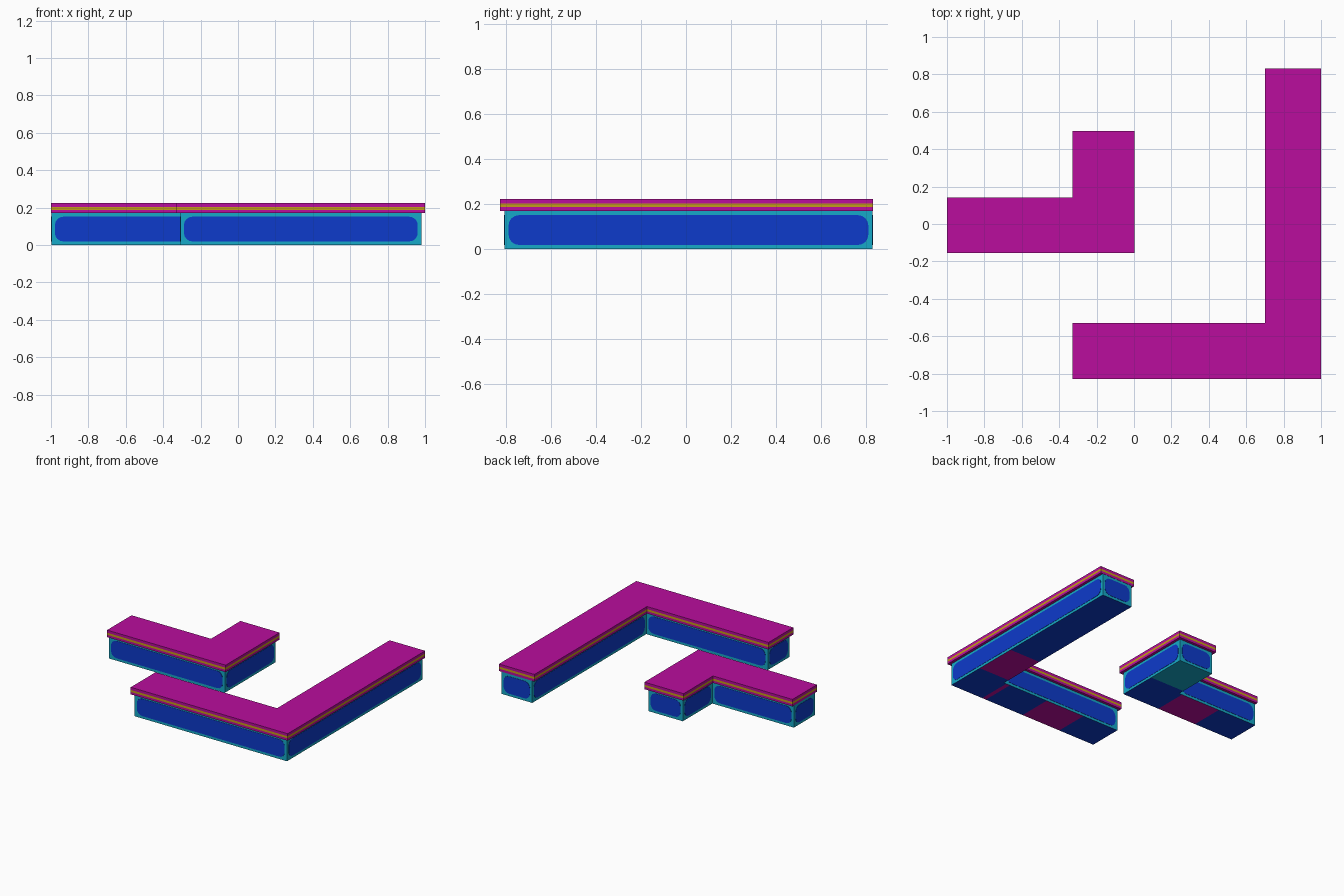
import bpy, bmesh, math
from mathutils import Vector

if "Cube" in bpy.data.objects:
    bpy.data.objects.remove(bpy.data.objects["Cube"])

def mat(name, rgb):
    m = bpy.data.materials.new(name)
    m.diffuse_color = (*rgb, 1)
    m.use_nodes = True
    m.node_tree.nodes["Principled BSDF"].inputs["Base Color"].default_value = m.diffuse_color
    return m

MAGENTA = mat("magenta", (0.49, 0.004, 0.34))
GOLD = mat("gold", (0.56, 0.33, 0.01))
BLUE = mat("blue", (0.004, 0.043, 0.60))
CYAN = mat("cyan", (0.008, 0.40, 0.58))

BASE_TOP, SLAB_TOP = 0.17, 0.224

def finish(bm, name, mats):
    me = bpy.data.meshes.new(name)
    bm.to_mesh(me)
    bm.free()
    for m in mats:
        me.materials.append(m)
    ob = bpy.data.objects.new(name, me)
    bpy.context.collection.objects.link(ob)
    return ob

def prism(pts, z0, z1):
    """Extrude a flat outline upwards."""
    bm = bmesh.new()
    face = bm.faces.new([bm.verts.new((x, y, z0)) for x, y in pts])
    ext = bmesh.ops.extrude_face_region(bm, geom=[face])["geom"]
    for v in ext:
        if isinstance(v, bmesh.types.BMVert):
            v.co.z = z1
    bmesh.ops.recalc_face_normals(bm, faces=bm.faces[:])
    return bm

def cut(bm, co, no):
    bmesh.ops.bisect_plane(bm, geom=bm.verts[:] + bm.edges[:] + bm.faces[:],
                           plane_co=co, plane_no=no)

def slab(name, pts):
    """Magenta top slab with a gold stripe around its sides."""
    bm = prism(pts, BASE_TOP, SLAB_TOP)
    for z in (0.188, 0.204):
        cut(bm, (0, 0, z), (0, 0, 1))
    for f in bm.faces:
        z = f.calc_center_median().z
        f.material_index = int(abs(f.normal.z) < 0.5 and 0.188 < z < 0.204)
    finish(bm, name, [MAGENTA, GOLD])

def base(name, pts, cuts, patches):
    """Cyan-framed body; underside is blue with coloured rectangular patches."""
    bm = prism(pts, 0, BASE_TOP)
    for axis, value in cuts:
        no = Vector((axis == "x", axis == "y", 0))
        cut(bm, no * value, no)
    for f in bm.faces:
        if f.normal.z < -0.5:
            c = f.calc_center_bounds()
            f.material_index = 1
            for x0, x1, y0, y1, index in patches:
                if x0 < c.x < x1 and y0 < c.y < y1:
                    f.material_index = index
    finish(bm, name, [CYAN, BLUE, MAGENTA])

def panels(name, pts):
    """Rounded blue plate on every side wall."""
    margin, r, thick = 0.019, 0.045, 0.002
    bm = bmesh.new()
    for i, p in enumerate(pts):
        a, b = Vector((*p, 0)), Vector((*pts[(i + 1) % len(pts)], 0))
        d = (b - a).normalized()
        n = Vector((d.y, -d.x, 0))
        length = (b - a).length
        lo, hi = margin + r, length - margin - r
        zlo, zhi = margin + r, BASE_TOP - margin - r
        outline = []
        for k, (u, w) in enumerate(((hi, zhi), (lo, zhi), (lo, zlo), (hi, zlo))):
            for s in range(5):
                t = math.pi / 2 * (k + s / 4)
                outline.append((u + r * math.cos(t), w + r * math.sin(t)))
        pos = [a + d * u + Vector((0, 0, w)) for u, w in outline]
        front = [bm.verts.new(q + n * thick) for q in pos]
        back = [bm.verts.new(q) for q in pos]
        bm.faces.new(front)
        for j in range(len(pos)):
            k = (j + 1) % len(pos)
            bm.faces.new((front[j], back[j], back[k], front[k]))
    finish(bm, name, [BLUE])

def l_shape(x0, x1, xi, y0, y1, yi):
    """Counter-clockwise L with its corner at the lower right."""
    return [(x0, y0), (x1, y0), (x1, y1), (xi, y1), (xi, yi), (x0, yi)]

T = 1 / 3

# Small L counter
slab("small_counter_top", l_shape(-1, 0.003, -0.328, -0.154, 0.498, 0.142))
small = l_shape(-0.998, -0.017, -0.308, -0.134, 0.478, 0.122)
base("small_counter_base", small,
     [("x", -2 * T), ("x", -T), ("y", T / 2)],
     [(-2 * T, -T, -1, T / 2, 2), (-T, 1, T / 2, 1, 0)])
panels("small_counter_panels", small)

# Large L counter
slab("large_counter_top", l_shape(-0.328, 1, 0.70, -0.828, 0.832, -0.528))
large = l_shape(-0.308, 0.98, 0.72, -0.808, 0.83, -0.548)
base("large_counter_base", large,
     [("x", 0), ("x", T), ("x", 2 * T), ("x", 0.70), ("y", -0.5), ("y", -T / 2)],
     [(0, T, -1, -0.5, 2), (2 * T, 0.70, -1, -0.5, 2), (0.70, 1, -0.5, -T / 2, 2)])
panels("large_counter_panels", large)
